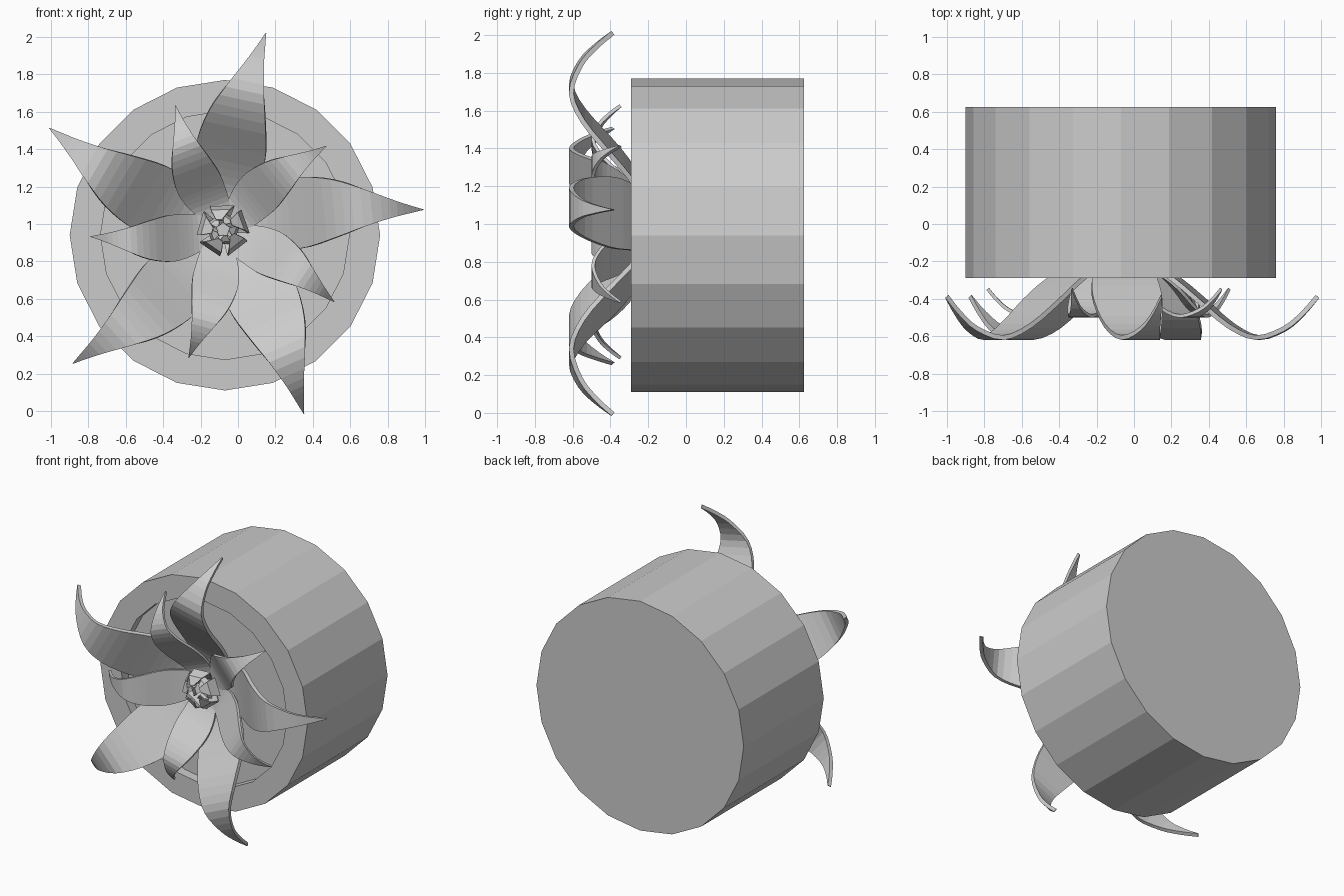
import bpy, math

if "Cube" in bpy.data.objects:
    bpy.data.objects.remove(bpy.data.objects["Cube"])

CX, CZ = -0.08, 0.97      # flower axis
BASE_Y = -0.27            # plane the petal rings are scaled about


def make_object(name, verts, faces):
    mesh = bpy.data.meshes.new(name)
    mesh.from_pydata(verts, [], faces)
    mesh.update()
    ob = bpy.data.objects.new(name, mesh)
    bpy.context.collection.objects.link(ob)
    return ob


def smooth_rows(rows, steps):
    """Catmull-Rom interpolation through the control rows."""
    pts = [rows[0]] + rows + [rows[-1]]
    out = []
    for i in range(1, len(pts) - 2):
        p0, p1, p2, p3 = pts[i - 1:i + 3]
        for s in range(steps):
            t = s / steps
            out.append([0.5 * (2 * b + (c - a) * t + (2 * a - 5 * b + 4 * c - d) * t * t
                        + (3 * b - a - 3 * c + d) * t ** 3)
                        for a, b, c, d in zip(p0, p1, p2, p3)])
    return out + [list(rows[-1])]


def petal(name, rows, angle, scale, thickness, steps):
    """Strip petal; rows are (distance out, sideways shift, width, y)."""
    ca, sa = math.cos(angle), math.sin(angle)
    verts, faces = [], []
    for u, v, w, y in smooth_rows(rows, steps):
        for side in (0.5, -0.5):
            uu, vv = u * scale, (v + side * w) * scale
            verts.append((CX + uu * ca - vv * sa, BASE_Y + (y - BASE_Y) * scale,
                          CZ + uu * sa + vv * ca))
    for i in range(0, len(verts) - 2, 2):
        faces.append((i, i + 1, i + 3, i + 2))
    ob = make_object(name, verts, faces)
    mod = ob.modifiers.new("thickness", 'SOLIDIFY')
    mod.thickness = thickness
    mod.offset = -1


def ring(name, rows, start, scale, thickness, steps):
    for k in range(5):
        petal(f"{name}_{k + 1}", rows, math.radians(start + 72 * k), scale, thickness, steps)


# Round 20-sided pot lying on its side, with a shallow recess in front
N = 20
profile = [(0.83, 0.625), (0.83, -0.29), (0.665, -0.29), (0.665, -0.22)]
verts = [(-0.07 + r * math.cos(2 * math.pi * k / N), y, 0.94 + r * math.sin(2 * math.pi * k / N))
         for r, y in profile for k in range(N)]
faces = [(j * N + k, j * N + (k + 1) % N, (j + 1) * N + (k + 1) % N, (j + 1) * N + k)
         for j in range(3) for k in range(N)]
faces.append(tuple(reversed(range(N))))
faces.append(tuple(range(3 * N, 4 * N)))
make_object("pot", verts, faces)

# Large and small rings of curling petals
curl = [(0.07, 0.0, 0.17, -0.215), (0.20, 0.02, 0.30, -0.245), (0.32, 0.04, 0.36, -0.32),
        (0.44, 0.05, 0.375, -0.42), (0.60, 0.055, 0.31, -0.555), (0.75, 0.045, 0.21, -0.62),
        (0.90, 0.025, 0.105, -0.57), (1.0, 0.01, 0.045, -0.485), (1.076, 0.0, 0.004, -0.395)]
ring("large_petal", curl, 5.7, 1.0, 0.025, 3)
ring("small_petal", curl, 39, 0.66, 0.018, 3)

# Closed bud of tiny petals in the middle
bud = [(0.05, 0.0, 0.07, -0.235), (0.12, 0.0, 0.13, -0.29), (0.10, 0.01, 0.10, -0.35),
       (0.05, 0.02, 0.03, -0.38)]
ring("bud_petal", bud, 20, 1.0, 0.008, 1)
ring("inner_bud_petal", bud, 56, 0.6, 0.006, 1)
